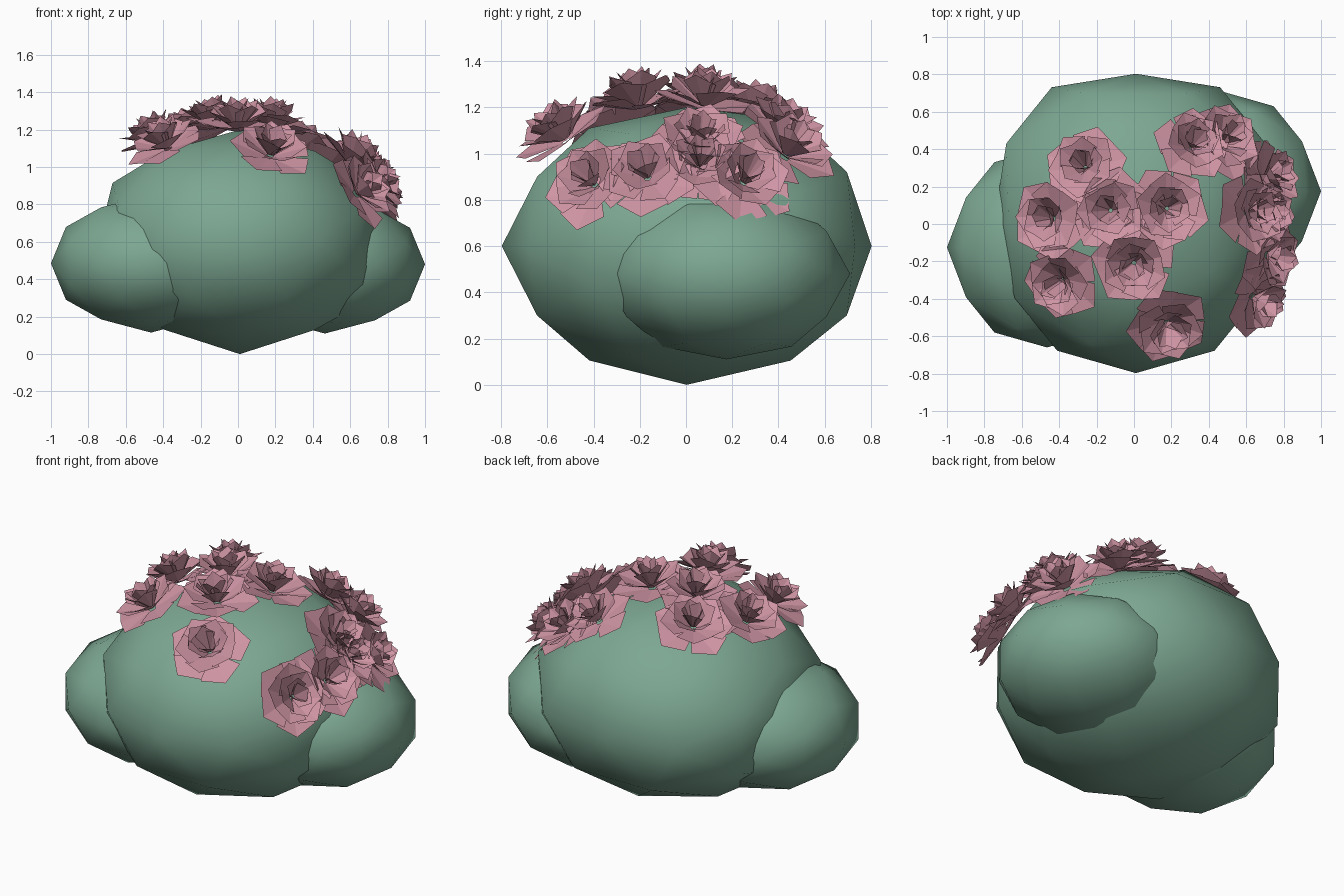
import bpy, bmesh, math, random
from mathutils import Vector, Matrix

if "Cube" in bpy.data.objects:
    bpy.data.objects.remove(bpy.data.objects["Cube"])

random.seed(4)
PHI = (1 + 5 ** 0.5) / 2


def material(name, rgb):
    m = bpy.data.materials.new(name)
    m.diffuse_color = (*rgb, 1)
    m.use_nodes = True
    m.node_tree.nodes["Principled BSDF"].inputs["Base Color"].default_value = m.diffuse_color
    return m


leaf_green = material("leaf_green", (0.205, 0.39, 0.29))
petal_pink = material("petal_pink", (0.63, 0.30, 0.375))


def finish(name, bm, mat, smooth):
    me = bpy.data.meshes.new(name)
    bm.to_mesh(me)
    bm.free()
    for p in me.polygons:
        p.use_smooth = smooth
    me.materials.append(mat)
    ob = bpy.data.objects.new(name, me)
    bpy.context.collection.objects.link(ob)
    return ob


# Leafy blobs: once-divided icosahedra with a vertex on every axis
def blob(name, centre, radii, side=1.0, back=1.0, under=1.0):
    corners = []
    for a in (-1, 1):
        for b in (-PHI, PHI):
            corners += [Vector((b, 0, a)), Vector((0, a, b)), Vector((a, b, 0))]
    pts = [c.normalized() for c in corners]
    for i, p in enumerate(corners):
        for q in corners[:i]:
            if (p - q).length < 2.1:
                pts.append((p + q).normalized())
    bm = bmesh.new()
    for p in pts:
        bm.verts.new(p)
    bmesh.ops.convex_hull(bm, input=bm.verts[:])
    bmesh.ops.recalc_face_normals(bm, faces=bm.faces[:])
    for v in bm.verts:
        kx = ky = kz = 1.0
        if abs(v.co.x) > 0.99:
            kx = side
        elif 0.45 < v.co.y < 0.95:
            kx = ky = back
            kz = back if v.co.z > 0 else 1.0
        if -0.95 < v.co.z < -0.7:
            kz = under
        v.co = Vector(centre) + Vector((v.co.x * radii[0] * kx, v.co.y * radii[1] * ky,
                                        v.co.z * radii[2] * kz))
    return finish(name, bm, leaf_green, True)


MID, RAD = Vector((0, 0, 0.6)), Vector((0.8, 0.8, 0.6))
blob("main_bush", MID + Vector((0.01, 0.003, 0)), RAD, 0.95, 1.07, 0.97)
blob("left_bush", (-0.465, -0.125, 0.485), (0.535, 0.535, 0.37))
blob("right_bush", (0.465, 0.175, 0.48), (0.535, 0.535, 0.37))

# Flower layers: petals, inner radius, length, half width, upward tilt, base height
LAYERS = [
    (5, 0.020, 0.220, 0.120, 6, 0.00),
    (5, 0.018, 0.195, 0.100, 25, 0.012),
    (5, 0.015, 0.175, 0.080, 45, 0.020),
    (5, 0.010, 0.160, 0.060, 63, 0.028),
]


def flower(name, x, y, size):
    u, v = x / RAD.x, y / RAD.y
    w = math.sqrt(max(0.0, 1 - u * u - v * v))
    normal = Vector((u / RAD.x, v / RAD.y, w / RAD.z)).normalized()
    base = MID + Vector((x, y, w * RAD.z)) + normal * 0.012
    place = (Matrix.Translation(base) @ normal.to_track_quat('Z', 'Y').to_matrix().to_4x4()
             @ Matrix.Rotation(random.uniform(0, 6.28), 4, 'Z') @ Matrix.Scale(size, 4))
    bm = bmesh.new()
    for n, (count, inner, length, half, tilt, height) in enumerate(LAYERS):
        for i in range(count):
            turn = math.tau * (i + 0.5 * (n % 2)) / count + random.uniform(-0.15, 0.15)
            lift = math.radians(tilt + random.uniform(-8, 8))
            m = (place @ Matrix.Rotation(turn, 4, 'Z')
                 @ Matrix.Translation((inner, 0, height)) @ Matrix.Rotation(-lift, 4, 'Y'))
            # creased petal: narrow base, wide shoulders, pointed tip
            root, tip = (0, 0, 0), (length, 0, 0.012)
            left = [(0, 0.25 * half, 0.004), (0.66 * length, half, 0.022)]
            right = [(a, -b, c) for a, b, c in left]
            pr, pt, l0, l1, r0, r1 = [bm.verts.new(m @ Vector(p))
                                      for p in (root, tip, *left, *right)]
            bm.faces.new((pr, pt, l1, l0))
            bm.faces.new((pr, r0, r1, pt))
    finish(name, bm, petal_pink, False)


SPOTS = [
    (-0.42, 0.03, 0.98), (-0.25, 0.29, 0.98), (-0.12, 0.07, 1.0), (0.17, 0.08, 0.98),
    (0.0, -0.20, 1.0), (-0.37, -0.29, 0.95), (0.17, -0.51, 1.0),
    (0.30, 0.40, 0.92), (0.46, 0.42, 0.98), (0.68, 0.24, 0.98), (0.59, 0.06, 1.0),
    (0.67, 0.06, 0.9), (0.69, -0.16, 0.96), (0.62, -0.38, 0.96),
]
for i, (x, y, s) in enumerate(SPOTS):
    flower(f"flower_{i + 1}", x, y, s)
